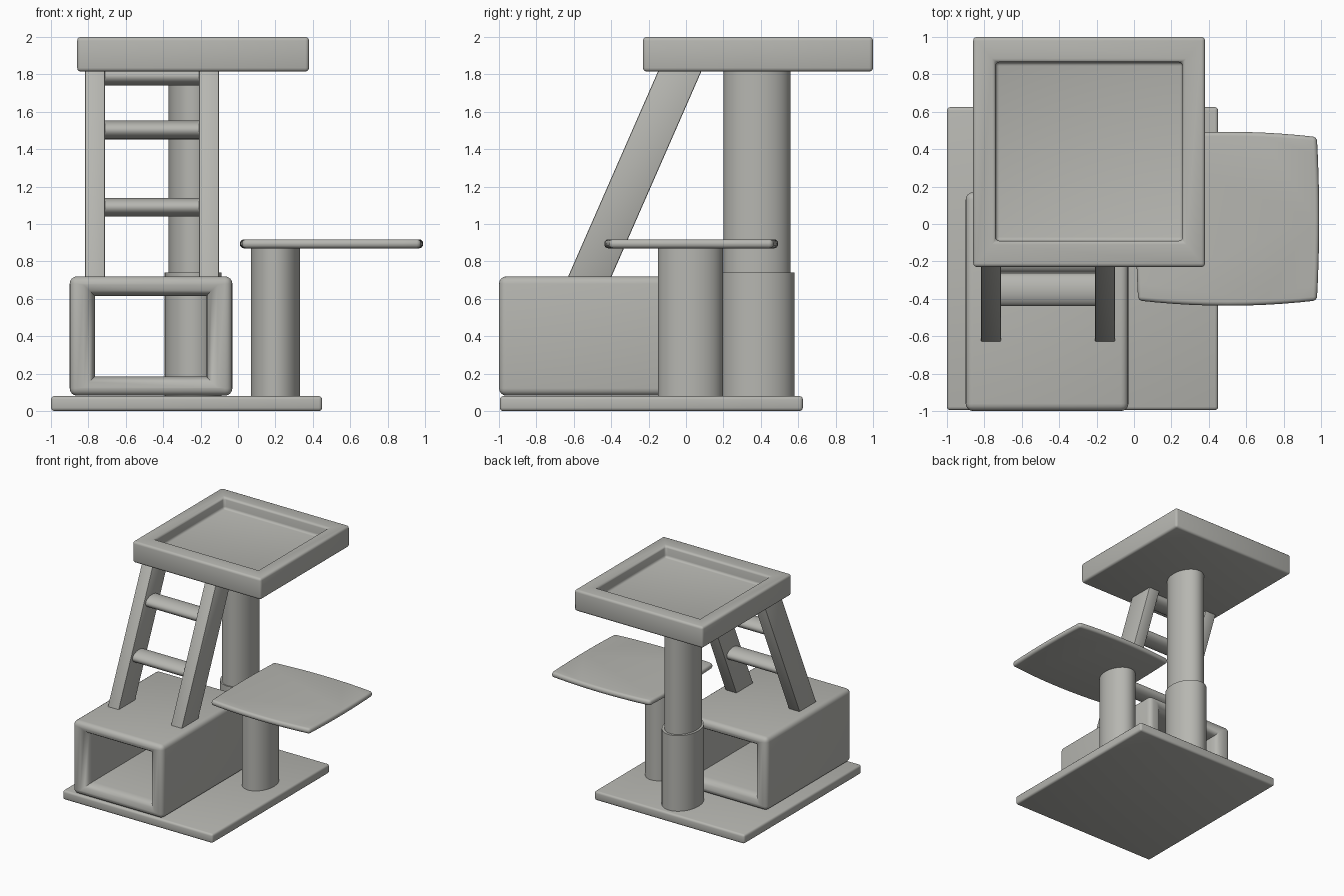
import bpy, bmesh, math
from mathutils import Matrix, Vector

if "Cube" in bpy.data.objects:
    bpy.data.objects.remove(bpy.data.objects["Cube"])

mat = bpy.data.materials.new("warm grey")
mat.diffuse_color = (0.47, 0.47, 0.44, 1)
mat.use_nodes = True
mat.node_tree.nodes["Principled BSDF"].inputs["Base Color"].default_value = mat.diffuse_color


def finish(name, bm, bevel=0.0, segs=3, keep=lambda mid: True):
    """Bevel the sharp edges chosen by keep, then make a smooth-shaded object."""
    bmesh.ops.recalc_face_normals(bm, faces=bm.faces[:])
    if bevel:
        edges = [e for e in bm.edges
                 if len(e.link_faces) == 2 and e.calc_face_angle(0) > math.radians(50)
                 and keep((e.verts[0].co + e.verts[1].co) / 2)]
        bmesh.ops.bevel(bm, geom=edges, offset=bevel, segments=segs,
                        profile=0.5, affect='EDGES', clamp_overlap=True)
    me = bpy.data.meshes.new(name)
    bm.to_mesh(me)
    bm.free()
    me.materials.append(mat)
    ob = bpy.data.objects.new(name, me)
    bpy.context.collection.objects.link(ob)
    return ob


def loft(rings, closed=False):
    """Skin a list of equal-length point rings, capping the ends unless closed."""
    bm = bmesh.new()
    vs = [[bm.verts.new(p) for p in r] for r in rings]
    n = len(vs[0])
    pairs = list(zip(vs, vs[1:])) + ([(vs[-1], vs[0])] if closed else [])
    for a, b in pairs:
        for i in range(n):
            j = (i + 1) % n
            bm.faces.new((a[i], a[j], b[j], b[i]))
    if not closed:
        bm.faces.new(vs[0])
        bm.faces.new(vs[-1])
    return bm


def rect_z(x0, x1, y0, y1, z):
    return [(x0, y0, z), (x1, y0, z), (x1, y1, z), (x0, y1, z)]


def rect_y(x0, x1, z0, z1, y):
    return [(x0, y, z0), (x1, y, z0), (x1, y, z1), (x0, y, z1)]


def post(name, cx, cy, rx, ry, z0, z1):
    """Upright oval post."""
    bm = bmesh.new()
    bmesh.ops.create_cone(bm, cap_ends=True, segments=48, radius1=1, radius2=1, depth=1,
                          matrix=Matrix.Translation((cx, cy, (z0 + z1) / 2))
                          @ Matrix.Diagonal((rx, ry, z1 - z0, 1)))
    return finish(name, bm)


# base board
finish("base", loft([rect_z(-1, 0.45, -0.995, 0.625, 0),
                     rect_z(-1, 0.45, -0.995, 0.625, 0.08)]), 0.018)

# tunnel house, open front and back, with rounded lips
X0, X1, Z0, Z1 = -0.765, -0.17, 0.185, 0.615
YF, YB = -1.0, 0.17


def hole(grow, y):
    return rect_y(X0 - grow, X1 + grow, Z0 - grow, Z1 + grow, y)


lip = [(0.0, 0.09), (0.008, 0.05), (0.03, 0.015), (0.06, 0.0)]
rings = [hole(g, YF + d) for g, d in lip]
rings += [rect_y(-0.90, -0.03, 0.082, 0.72, y) for y in (YF, YB)]
rings += [hole(g, YB - d) for g, d in reversed(lip)]
finish("house", loft(rings, closed=True), 0.04, 4,
       lambda m: m.x < -0.89 or m.x > -0.04 or m.z < 0.09 or m.z > 0.71)

# posts and the sleeve round the tall one
post("tall_post", -0.24, 0.38, 0.131, 0.179, 0.07, 1.83)
post("tall_post_sleeve", -0.24, 0.386, 0.152, 0.195, 0.08, 0.74)
post("short_post", 0.20, 0.024, 0.131, 0.174, 0.07, 0.89)

# side platform: thin slab with gently bowed edges
bm = bmesh.new()
N = 10
slab = []
for z in (0.87, 0.918):
    ring = []
    for k in range(4):
        for i in range(N):
            t = -1 + 2 * i / N
            u, v = [(t, -1), (1, t), (-t, 1), (-1, -t)][k]
            ring.append((0.5 + 0.49 * u * (1 - 0.025 * v * v),
                         0.028 + 0.465 * v * (1 - 0.06 * u * u), z))
    slab.append(ring)
bm.free()
finish("side_platform", loft(slab), 0.022, 4)

# top tray with recessed floor
tray = (-0.86, 0.38, -0.23, 1.0)
well = (-0.74, 0.26, -0.09, 0.865)
finish("top_tray", loft([rect_z(*well, 1.90), rect_z(*well, 2.0),
                         rect_z(*tray, 2.0), rect_z(*tray, 1.815)]), 0.02)

# ladder rails
for side, x in (("left", -0.765), ("right", -0.155)):
    rail = [[(x + dx, y, z) for y, z in
             ((-0.632, 0.715), (-0.40, 0.715), (0.084, 1.82), (-0.148, 1.82))]
            for dx in (-0.054, 0.054)]
    finish(f"ladder_rail_{side}", loft(rail), 0.008, 2)

# ladder rungs
for i, z in enumerate((1.09, 1.503, 1.79)):
    bm = bmesh.new()
    y = -0.516 + 0.438 * (z - 0.715)
    bmesh.ops.create_cone(bm, cap_ends=True, segments=32, radius1=1, radius2=1, depth=0.56,
                          matrix=Matrix.Translation((-0.46, y, z))
                          @ Matrix.Diagonal((1, 0.088, 0.05, 1))
                          @ Matrix.Rotation(math.pi / 2, 4, 'Y'))
    finish(f"ladder_rung_{i + 1}", bm)

# smooth shading with sharp edges kept
for ob in bpy.context.collection.objects:
    ob.select_set(True)
    bpy.context.view_layer.objects.active = ob
bpy.ops.object.shade_smooth_by_angle(angle=math.radians(40))
